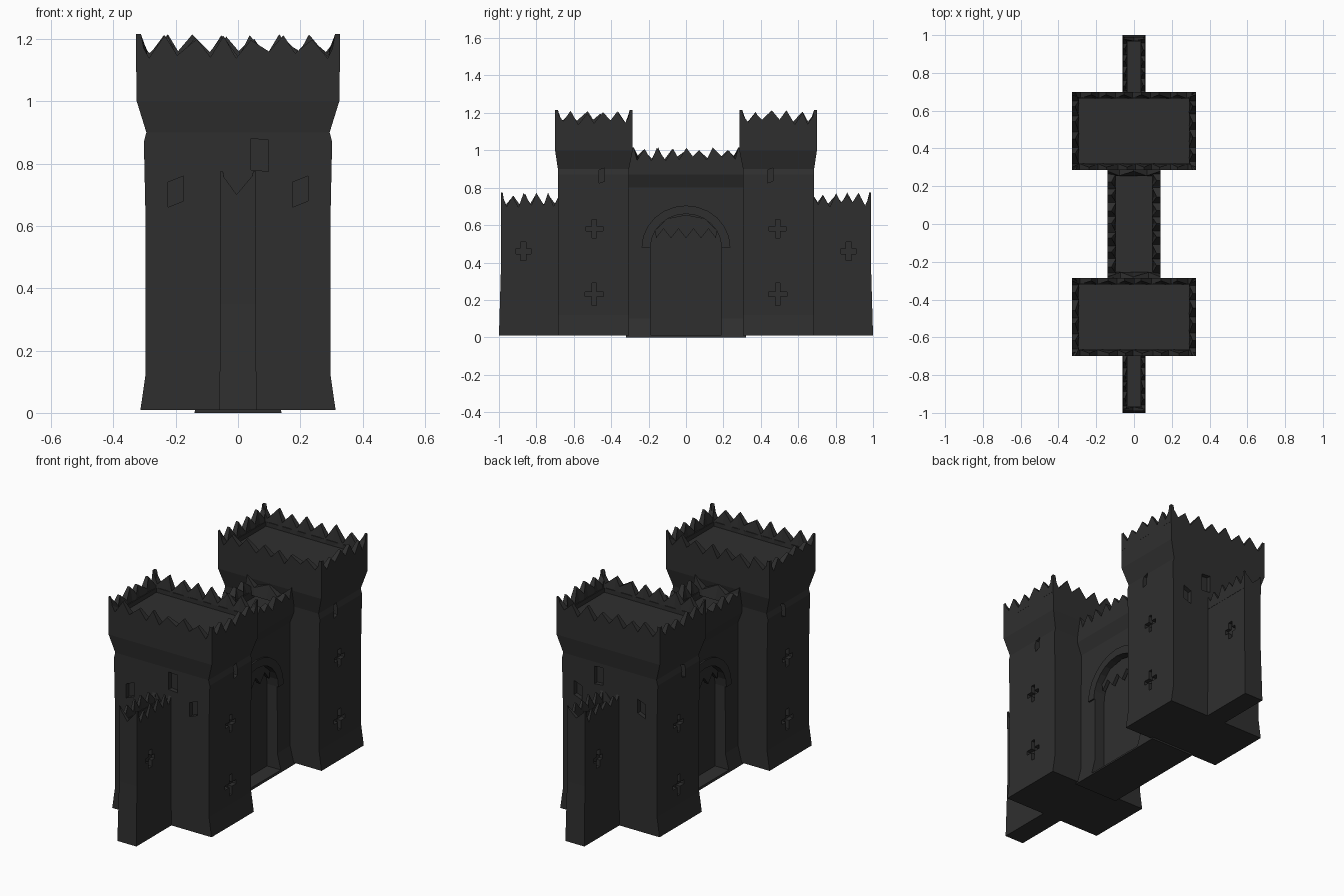
import bpy, bmesh, math, random
from mathutils import Vector

if "Cube" in bpy.data.objects:
    bpy.data.objects.remove(bpy.data.objects["Cube"])

random.seed(4)
stone = bpy.data.materials.new("dark stone")
stone.diffuse_color = (0.028, 0.028, 0.028, 1)
stone.use_nodes = True
stone.node_tree.nodes["Principled BSDF"].inputs["Base Color"].default_value = stone.diffuse_color


def make(name, verts, faces):
    me = bpy.data.meshes.new(name)
    me.from_pydata([tuple(v) for v in verts], [], faces)
    bm = bmesh.new()
    bm.from_mesh(me)
    bmesh.ops.recalc_face_normals(bm, faces=bm.faces)
    bm.to_mesh(me)
    bm.free()
    me.materials.append(stone)
    ob = bpy.data.objects.new(name, me)
    bpy.context.collection.objects.link(ob)
    return ob


def loft(name, sections):
    """Closed stack of rectangles, each (half_x, y0, y1, z)."""
    verts, faces = [], []
    for hx, y0, y1, z in sections:
        verts += [(-hx, y0, z), (hx, y0, z), (hx, y1, z), (-hx, y1, z)]
    for s in range(len(sections) - 1):
        for i in range(4):
            j = (i + 1) % 4
            faces.append((s*4 + i, s*4 + j, s*4 + 4 + j, s*4 + 4 + i))
    n = len(verts)
    faces += [(3, 2, 1, 0), (n - 4, n - 3, n - 2, n - 1)]
    return make(name, verts, faces)


def prism(name, outline, a, b, axis):
    """Outline (u, z) pushed from a to b along x or y."""
    n = len(outline)
    place = (lambda u, z, d: (d, u, z)) if axis == 'x' else (lambda u, z, d: (u, d, z))
    verts = [place(u, z, d) for d in (a, b) for u, z in outline]
    faces = [tuple(range(n)), tuple(range(n, 2*n))]
    faces += [(i, (i + 1) % n, n + (i + 1) % n, n + i) for i in range(n)]
    return make(name, verts, faces)


def cut(ob, cutter):
    m = ob.modifiers.new("cut", 'BOOLEAN')
    m.operation, m.object, m.solver = 'DIFFERENCE', cutter, 'EXACT'
    bpy.context.view_layer.objects.active = ob
    bpy.ops.object.modifier_apply(modifier=m.name)
    bpy.data.objects.remove(cutter)


def battlement(name, hx, y0, y1, low, valley, peak, nx, ny, t):
    """Four jagged toothed strips round a rectangle, a tooth at each corner."""
    c = [Vector((-hx, y0, 0)), Vector((hx, y0, 0)), Vector((hx, y1, 0)), Vector((-hx, y1, 0))]
    verts, faces = [], []
    for k in range(4):
        p, q = c[k], c[(k + 1) % 4]
        d = (q - p).normalized()
        inward = Vector((-d.y, d.x, 0)) * t
        n = 2 * (nx if k % 2 == 0 else ny)
        base = len(verts)
        for i in range(n + 1):
            end = i in (0, n)
            f = i / n + (0 if end else random.uniform(-0.2, 0.2) / n)
            z = (peak - (0 if end else random.uniform(0, 0.02))) if i % 2 == 0 \
                else valley + random.uniform(-0.015, 0.015)
            o = p.lerp(q, f)
            slide = inward * (0.45 if i % 2 == 0 else 1)
            up = Vector((0, 0, 1))
            verts += [o + up*low, o + up*z, o + slide + up*z, o + inward + up*low]
        for i in range(n):
            a, b = base + i*4, base + i*4 + 4
            faces += [(a + m, b + m, b + (m + 1) % 4, a + (m + 1) % 4) for m in range(4)]
        e = base + n*4
        faces += [(base, base + 1, base + 2, base + 3), (e, e + 1, e + 2, e + 3)]
    return make(name, verts, faces)


def box(u, z, w, h, lean=0.0):
    return [(u - w/2, z - h/2), (u + w/2, z - h/2 + lean), (u + w/2, z + h/2 + lean), (u - w/2, z + h/2)]


def cross(u, z, w, h, s):
    """Arrow loop outline."""
    q = [(s, h), (s, s), (w, s), (w, -s), (s, -s), (s, -h),
         (-s, -h), (-s, -s), (-w, -s), (-w, s), (-s, s), (-s, h)]
    return [(u + a, z + b) for a, b in q]


for sgn, side in ((-1, "front"), (1, "back")):
    def span(a, b):
        return tuple(sorted((sgn*a, sgn*b)))

    # Big tower: splayed foot, shaft, corbelled head, sunken deck
    body, head, deck = span(0.305, 0.685), span(0.285, 0.70), span(0.32, 0.665)
    tower = loft(side + "_tower", [
        (0.313, *body, 0.01), (0.297, *body, 0.12), (0.297, *body, 0.64),
        (0.302, *body, 0.87), (0.294, *body, 0.90), (0.325, *head, 1.00),
        (0.327, *head, 1.13), (0.29, *deck, 1.13), (0.29, *deck, 1.105)])
    for xs in (-1, 1):
        c = sgn * 0.49
        for shape in (cross(c, 0.58, 0.045, 0.05, 0.012), cross(c, 0.23, 0.05, 0.06, 0.012),
                      box(sgn*0.45, 0.86, 0.03, 0.07, 0.01)):
            cut(tower, prism("cutter", shape, xs*0.272, xs*0.36, 'x'))
        cut(tower, prism("cutter", box(xs*0.2, 0.70, 0.05, 0.08, 0.02), sgn*0.66, sgn*0.72, 'y'))
    cut(tower, prism("cutter", box(0.07, 0.83, 0.055, 0.10, -0.005), sgn*0.66, sgn*0.72, 'y'))
    battlement(side + "_tower_battlement", 0.327, *head, 1.11, 1.15, 1.215, 7, 5, 0.035)

    # Low curtain wall outside the tower
    foot, top, walk = span(0.66, 1.0), span(0.66, 0.99), span(0.66, 0.965)
    wall = loft(side + "_curtain_wall", [
        (0.06, *foot, 0.01), (0.056, *top, 0.35), (0.057, *top, 0.69),
        (0.034, *walk, 0.69), (0.034, *walk, 0.665)])
    for xs in (-1, 1):
        cut(wall, prism("cutter", cross(sgn*0.87, 0.46, 0.04, 0.05, 0.014), xs*0.036, xs*0.1, 'x'))
    battlement(side + "_wall_battlement", 0.058, *span(0.67, 0.99), 0.67, 0.71, 0.775, 1, 5, 0.022)

# Gatehouse between the towers, with an arched recess on both faces
gate = loft("gatehouse", [
    (0.14, -0.32, 0.32, 0.0), (0.137, -0.32, 0.32, 0.012), (0.115, -0.32, 0.32, 0.1),
    (0.113, -0.32, 0.32, 0.80), (0.14, -0.31, 0.31, 0.87), (0.14, -0.31, 0.31, 0.94),
    (0.095, -0.31, 0.31, 0.94), (0.095, -0.31, 0.31, 0.90)])
arch = [(-0.19, 0.012), (0.19, 0.012)]
arch += [(0.19*math.cos(a), 0.48 + 0.18*math.sin(a)) for a in (math.pi*i/12 for i in range(13))]
for xs in (-1, 1):
    cut(gate, prism("cutter", arch, xs*0.05, xs*0.2, 'x'))
battlement("gatehouse_battlement", 0.14, -0.30, 0.30, 0.92, 0.955, 1.015, 2, 8, 0.045)

# Broken portcullis teeth and raised arch surround
for xs, side in ((-1, "left"), (1, "right")):
    teeth = [(0.165, 0.57), (0.10, 0.635), (0.0, 0.655), (-0.10, 0.635), (-0.165, 0.57)]
    teeth += [(-0.16 + 0.04*i, 0.53 + 0.05*(i % 2)) for i in range(9)]
    prism(side + "_portcullis", teeth, xs*0.065, xs*0.085, 'x')
    ring = []
    for r, order in ((1.0, range(13)), (1.25, range(12, -1, -1))):
        ring += [(0.19*r*math.cos(math.pi*i/12), 0.48 + 0.18*r*math.sin(math.pi*i/12)) for i in order]
    prism(side + "_arch_surround", ring, xs*0.10, xs*0.122, 'x')
